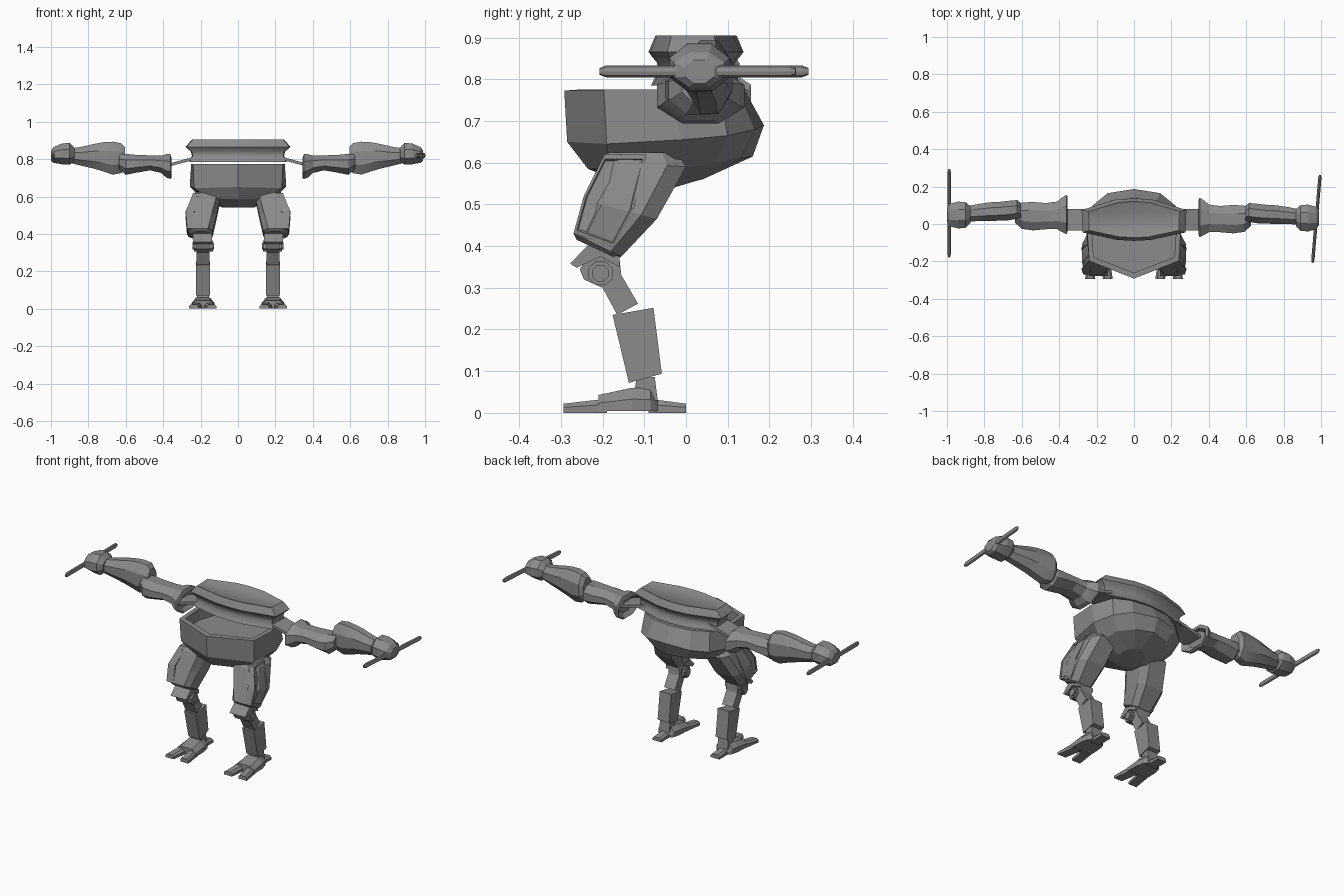
import bpy, bmesh, math
from mathutils import Vector, Matrix

if "Cube" in bpy.data.objects:
    bpy.data.objects.remove(bpy.data.objects["Cube"])

grey = bpy.data.materials.new("metal grey")
grey.diffuse_color = (0.26, 0.26, 0.26, 1)
grey.use_nodes = True
grey.node_tree.nodes["Principled BSDF"].inputs["Base Color"].default_value = grey.diffuse_color


def finish(name, bm, smooth=0):
    bmesh.ops.recalc_face_normals(bm, faces=bm.faces)
    me = bpy.data.meshes.new(name)
    bm.to_mesh(me)
    bm.free()
    me.materials.append(grey)
    ob = bpy.data.objects.new(name, me)
    bpy.context.collection.objects.link(ob)
    if smooth:
        bpy.context.view_layer.objects.active = ob
        ob.select_set(True)
        bpy.ops.object.shade_smooth_by_angle(angle=math.radians(smooth))
        ob.select_set(False)
    return ob


def loft(name, rings, smooth=0):
    """Skin a list of equal-length point rings and cap both ends."""
    bm = bmesh.new()
    vs = [[bm.verts.new(p) for p in r] for r in rings]
    n = len(vs[0])
    for a, b in zip(vs, vs[1:]):
        for i in range(n):
            j = (i + 1) % n
            bm.faces.new((a[i], a[j], b[j], b[i]))
    bm.faces.new(vs[0])
    bm.faces.new(vs[-1])
    return finish(name, bm, smooth)


def mirror_ring(half):
    """Complete a half outline whose first and last points lie on x = 0."""
    return half + [(-x, y, z) for x, y, z in half[-2:0:-1]]


def slab(name, profile, x0, x1, inset=0.0):
    """Side profile (y, z) extruded along x, the outer end shrunk by inset."""
    cy = sum(p[0] for p in profile) / len(profile)
    cz = sum(p[1] for p in profile) / len(profile)
    k = 1 - inset
    return loft(name, [[(x0, y, z) for y, z in profile],
                       [(x1, cy + (y - cy) * k, cz + (z - cz) * k) for y, z in profile]])


def arm_ring(s, x, yc, zc, hy, hz, n=8):
    r = 1 / math.cos(math.pi / n)
    return [(s * x, yc + hy * r * math.cos((i + .5) * math.tau / n),
             zc + hz * r * math.sin((i + .5) * math.tau / n)) for i in range(n)]


# Open hull with a recessed deck
outer = [
    [(0, -.12, .54), (.07, -.10, .54), (.08, -.03, .54), (.06, .02, .555), (.03, .04, .56), (0, .05, .565)],
    [(0, -.235, .585), (.15, -.19, .59), (.19, -.04, .58), (.17, .07, .60), (.10, .13, .61), (0, .16, .615)],
    [(0, -.285, .65), (.235, -.19, .645), (.258, -.01, .655), (.22, .10, .665), (.14, .165, .68), (0, .187, .69)],
    [(0, -.292, .773), (.24, -.197, .775), (.25, -.04, .775), (.21, .08, .775), (.12, .125, .775), (0, .14, .775)]]
inner = [[(x * .9, -.03 + (y + .03) * .88, z) for x, y, _ in outer[-1]] for z in (.775, .71)]
loft("hull", [mirror_ring(r) for r in outer + inner])

# Upper shell with a pinched waist
plan = [(0, -.09), (.09, -.085), (.275, -.045), (.28, .075), (.10, .13), (0, .138)]
shell = []
for z, kx, ky in ((.785, .93, .95), (.80, .90, .88), (.82, .88, .80), (.84, .90, .82),
                  (.855, .96, .93), (.866, 1, 1), (.898, .90, .88), (.905, .87, .85), (.900, .82, .78)):
    shell.append(mirror_ring([(x * kx, .024 + (y - .024) * ky, z) for x, y in plan]))
loft("upper_shell", shell, 35)

# Arms: each row is x, y centre, z centre, half depth, half height
upper_arm = [(.365, .045, .762, .060, .040), (.345, .045, .752, .095, .052), (.352, .045, .760, .105, .066),
             (.375, .043, .764, .092, .062), (.40, .040, .772, .074, .046), (.46, .036, .780, .070, .040),
             (.53, .036, .775, .076, .047), (.59, .038, .772, .070, .056), (.625, .045, .785, .045, .040)]
forearm = [(.595, .066, .805, .040, .060), (.615, .072, .805, .050, .080), (.66, .066, .805, .052, .088),
           (.71, .062, .812, .050, .078), (.76, .060, .815, .050, .066), (.82, .055, .815, .046, .052),
           (.89, .048, .818, .040, .038)]
hand = [(.865, .045, .825, .045, .035), (.89, .042, .828, .068, .058), (.93, .042, .828, .072, .056),
        (.975, .042, .822, .060, .042), (.99, .042, .818, .035, .028)]
for s, side, dx, dy, tilt in ((1, "right", 0, -.01, .085), (-1, "left", .01, .006, 0)):
    for part, rows in (("upper_arm", upper_arm), ("forearm", forearm), ("hand", hand)):
        loft(f"{side}_{part}", [arm_ring(s, x + dx, y + dy, z, hy, hz) for x, y, z, hy, hz in rows], 20)
    # Flat strut joining body and arm
    loft(f"{side}_shoulder_strut", [[(s * x, y, z + d) for y, d in ((-.035, -.008), (.08, -.008), (.08, .008), (-.035, .008))]
                                    for x, z in ((.20, .815), (.25, .80), (.40, .76))])
    # Blade with rounded ends, held across the hand
    bm = bmesh.new()
    bmesh.ops.create_cone(bm, cap_ends=True, segments=8, radius1=.0145, radius2=.0145, depth=.44)
    bm.faces.ensure_lookup_table()
    caps = [f for f in bm.faces if len(f.verts) == 8]
    for f in caps:
        r = bmesh.ops.extrude_discrete_faces(bm, faces=[f])["faces"][0]
        c = Vector((0, 0, math.copysign(.236, r.calc_center_median().z)))
        for v in r.verts:
            v.co = Vector((v.co.x * .55, v.co.y * .55, c.z))
    bm.transform(Matrix.Translation((s * (.975 if s > 0 else .988), .028 if s > 0 else .058, .819))
                 @ Matrix.Rotation(-tilt, 4, 'Z') @ Matrix.Diagonal((.6, 1, 1, 1)) @ Matrix.Rotation(math.pi / 2, 4, 'X'))
    finish(f"{side}_blade", bm)

    # Thigh: sections run down the leg, inner edge to outer edge
    thigh = []
    for yf, zf, yb, zb, xi, xo in ((-.19, .625, -.02, .625, .10, .225), (-.205, .605, 0, .59, .09, .245),
                                   (-.24, .51, -.07, .465, .115, .278), (-.27, .43, -.155, .375, .135, .268),
                                   (-.262, .415, -.165, .37, .15, .255)):
        dy_, dz_ = (yb - yf) * .22, (zb - zf) * .22
        thigh.append([(s * x, y, z) for x, y, z in (
            (xi + .025, yf, zf), (xo - .03, yf, zf), (xo, yf + dy_, zf + dz_), (xo, yb - dy_, zb - dz_),
            (xo - .03, yb, zb), (xi + .025, yb, zb), (xi, yb - dy_, zb - dz_), (xi, yf + dy_, zf + dz_))])
    loft(f"{side}_thigh", thigh)
    # Raised outer thigh plate
    plate = [(-.195, .62, .225), (-.095, .62, .225), (-.125, .49, .265), (-.175, .395, .258), (-.27, .43, .258), (-.245, .52, .265)]
    cy, cz = -.185, .51
    loft(f"{side}_thigh_plate", [[(s * (x + o), cy + (y - cy) * k, cz + (z - cz) * k) for y, z, x in plate]
                                 for o, k in ((-.03, 1), (.014, 1), (.016, .9), (.010, .86))])
    # Knee guard, knee link and hinge
    slab(f"{side}_knee_guard", [(-.278, .358), (-.235, .402), (-.16, .375), (-.16, .35), (-.205, .375), (-.262, .348)], s * .14, s * .24)
    slab(f"{side}_knee_link", [(-.255, .345), (-.225, .385), (-.16, .372), (-.155, .33), (-.115, .262), (-.165, .235), (-.20, .30), (-.245, .32)],
         s * .152, s * .222)
    for i, (r, x0, x1) in enumerate(((.031, .135, .236), (.021, .128, .242))):
        slab(f"{side}_knee_hinge_{i}", [(-.205 + r * math.cos(a * math.pi / 4 + .39), .335 + r * math.sin(a * math.pi / 4 + .39))
                                        for a in range(8)], s * x0, s * x1)
    # Shin, ankle and foot
    slab(f"{side}_shin", [(-.176, .235), (-.078, .252), (-.058, .094), (-.137, .072)], s * .15, s * .224)
    slab(f"{side}_ankle", [(-.128, .03), (-.118, .085), (-.075, .086), (-.068, .03)], s * .155, s * .22)
    foot = []
    for y, h, w in ((-.21, .043, .062), (-.13, .060, .060), (-.085, .058, .050), (-.068, .03, .035)):
        foot.append([(s * (.187 + x), y, z) for x, z in ((-w, .004), (w, .004), (w, h * .55), (w * .6, h), (-w * .6, h), (-w, h * .55))])
    loft(f"{side}_foot", foot)
    # Toes: start point, end point, half width
    for n, (xa, ya, xb, yb, w) in enumerate(((.155, -.19, .140, -.294, .026), (.219, -.19, .236, -.294, .026),
                                             (.187, -.09, .187, 0, .028))):
        loft(f"{side}_toe_{n}", [[(s * (x + q * w), y, z) for q, z in ((-1, 0), (1, 0), (1, h * .6), (.6, h), (-.6, h), (-1, h * .6))]
                                 for x, y, h in ((xa, ya, .034), ((xa + xb) / 2, (ya + yb) / 2, .028), (xb, yb, .022))])
